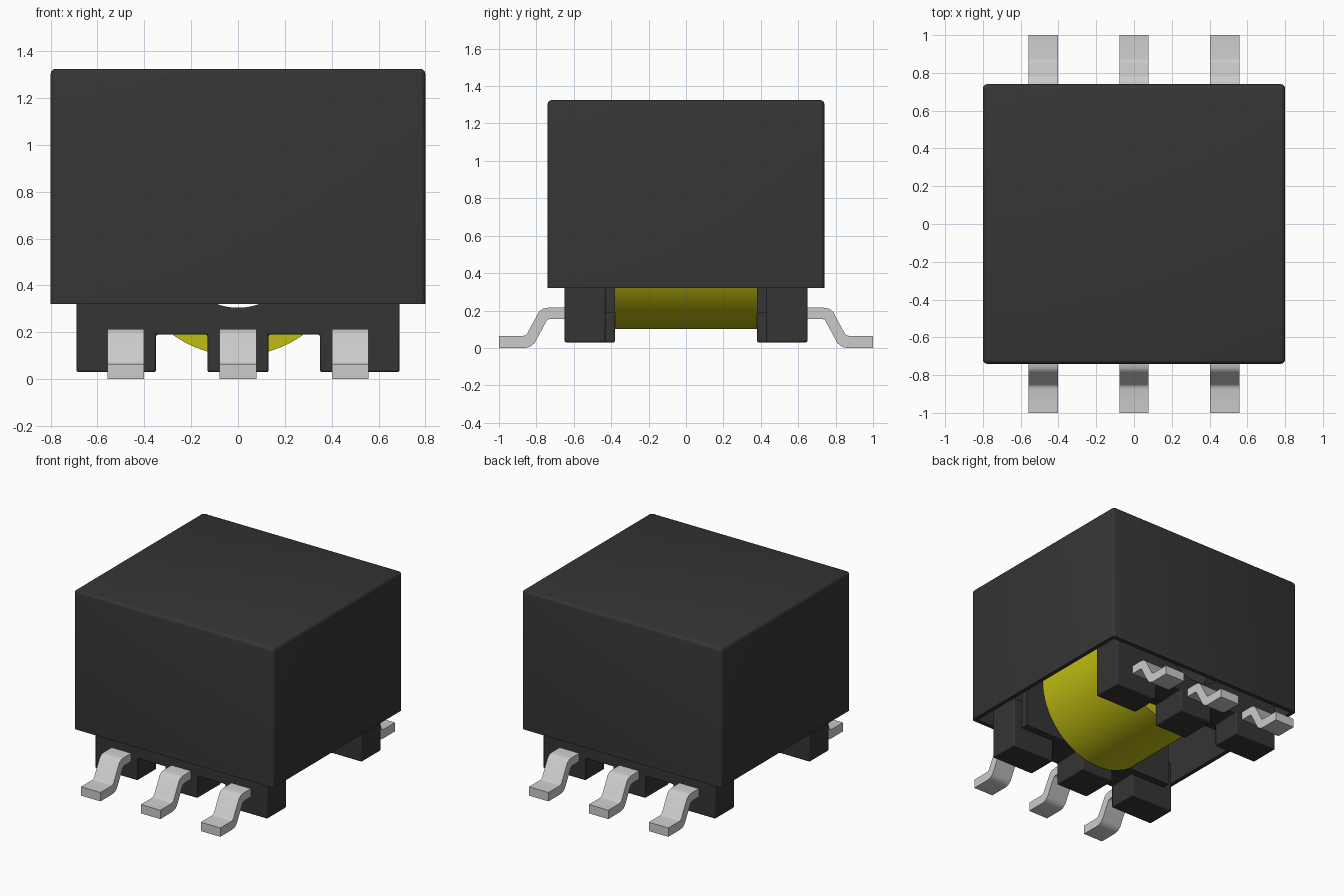
import bpy, bmesh, math

if "Cube" in bpy.data.objects:
    bpy.data.objects.remove(bpy.data.objects["Cube"], do_unlink=True)


def material(name, rgb):
    m = bpy.data.materials.new(name)
    m.use_nodes = True
    m.diffuse_color = (*rgb, 1)
    bsdf = next(n for n in m.node_tree.nodes if n.type == "BSDF_PRINCIPLED")
    bsdf.inputs["Base Color"].default_value = (*rgb, 1)
    return m


BLACK = material("black plastic", (0.035, 0.035, 0.035))
YELLOW = material("yellow winding tape", (0.53, 0.51, 0.006))
METAL = material("tinned metal", (0.60, 0.60, 0.60))


def finish(name, bm, mat, bevel=0):
    bmesh.ops.recalc_face_normals(bm, faces=bm.faces)
    mesh = bpy.data.meshes.new(name)
    bm.to_mesh(mesh)
    bm.free()
    mesh.materials.append(mat)
    ob = bpy.data.objects.new(name, mesh)
    bpy.context.collection.objects.link(ob)
    bpy.ops.object.select_all(action="DESELECT")
    ob.select_set(True)
    bpy.context.view_layer.objects.active = ob
    bpy.ops.object.shade_smooth_by_angle(angle=math.radians(35))
    if bevel:
        mod = ob.modifiers.new("edge rounding", "BEVEL")
        mod.width, mod.segments = bevel, 2
        mod.limit_method, mod.angle_limit = "ANGLE", math.radians(60)
    return ob


def box(bm, x0, x1, y0, y1, z0, z1):
    vs = bmesh.ops.create_cube(bm, size=1)["verts"]
    for v in vs:
        v.co = (x1 if v.co.x > 0 else x0, y1 if v.co.y > 0 else y0,
                z1 if v.co.z > 0 else z0)


def prism(name, pts, to3d, a, b, mat, bevel=0):
    """Extrude a closed 2D profile between offsets a and b."""
    bm = bmesh.new()
    lo = [bm.verts.new(to3d(p, a)) for p in pts]
    hi = [bm.verts.new(to3d(p, b)) for p in pts]
    bm.faces.new(lo)
    bm.faces.new(hi)
    for i in range(len(pts)):
        j = (i + 1) % len(pts)
        bm.faces.new((lo[i], lo[j], hi[j], hi[i]))
    return finish(name, bm, mat, bevel)


def ring(name, outer, inner, y0, y1, mat):
    """Hollow part along y, from matching outer and inner (x, z) loops."""
    bm = bmesh.new()
    loops = [[bm.verts.new((x, y, z)) for x, z in pts]
             for pts, y in ((outer, y0), (outer, y1), (inner, y1), (inner, y0))]
    n = len(outer)
    for k in range(4):
        a, b = loops[k], loops[(k + 1) % 4]
        for i in range(n):
            j = (i + 1) % n
            bm.faces.new((a[i], a[j], b[j], b[i]))
    return finish(name, bm, mat)


CZ, BORE, N = 0.58, 0.275, 64       # winding axis height, bore radius
ANGLES = [2 * math.pi * i / N for i in range(N)]


def circle(r):
    return [(r * math.cos(a), CZ + r * math.sin(a)) for a in ANGLES]


# Cover: rounded box, open and hollow underneath
bm = bmesh.new()
box(bm, -0.8, 0.8, -0.74, 0.74, 0.32, 1.325)
edges = [e for e in bm.edges if any(v.co.z > 1 for v in e.verts)]
bmesh.ops.bevel(bm, geom=edges, offset=0.022, segments=3, profile=0.5, affect="EDGES")
bottom = min(bm.faces, key=lambda f: f.calc_center_median().z)
bmesh.ops.inset_region(bm, faces=[bottom], thickness=0.03)
up = bmesh.ops.extrude_face_region(bm, geom=[bottom])["geom"]
bmesh.ops.translate(bm, vec=(0, 0, 0.97), verts=[g for g in up if isinstance(g, bmesh.types.BMVert)])
if bottom.is_valid:
    bmesh.ops.delete(bm, geom=[bottom], context="FACES")
finish("cover", bm, BLACK)

# Winding and the tube it is wound on
ring("winding", circle(0.48), circle(0.30), -0.38, 0.38, YELLOW)
ring("bobbin_tube", circle(0.30), circle(BORE), -0.43, 0.43, BLACK)

# Rail outline: three feet below, bore notch above
half = math.acos((CZ - 0.40) / BORE)
arc = [(BORE * math.sin(t), CZ - BORE * math.cos(t))
       for t in (half * (1 - i / 10) for i in range(21))]
rail = [(-0.69, 0.40), (-0.69, 0.03), (-0.35, 0.03), (-0.35, 0.19),
        (-0.13, 0.19), (-0.13, 0.03), (0.13, 0.03), (0.13, 0.19),
        (0.35, 0.19), (0.35, 0.03), (0.69, 0.03), (0.69, 0.40)] + arc

# Flange outline: rectangle sampled along the same rays as the bore
flange = []
for a in ANGLES:
    c, s = math.cos(a), math.sin(a)
    m = max(abs(c), abs(s))
    flange.append((0.62 * c / m, CZ + (0.52 if s > 0 else 0.39) * s / m))

# Pin profile (distance from centre, height)
pin = [(0.64, 0.215), (0.735, 0.215), (0.765, 0.21), (0.785, 0.195),
       (0.85, 0.075), (0.86, 0.067), (0.875, 0.064), (1.0, 0.064),
       (1.0, 0.0), (0.86, 0.0), (0.835, 0.005), (0.81, 0.025),
       (0.745, 0.145), (0.738, 0.152), (0.725, 0.155), (0.64, 0.155)]

for side, s in (("front", -1), ("back", 1)):
    prism(side + "_rail", rail, lambda p, o: (p[0], s * o, p[1]), 0.43, 0.65, BLACK, 0.008)
    ring(side + "_flange", flange, circle(BORE), s * 0.38, s * 0.43, BLACK)
    # Middle foot reaches further under the winding
    bm = bmesh.new()
    ys = sorted((s * 0.38, s * 0.45))
    box(bm, -0.13, 0.13, *ys, 0.03, 0.25)
    finish(side + "_middle_foot", bm, BLACK, 0.006)
    for place, x in (("right", -0.48), ("middle", 0), ("left", 0.48)):
        prism(f"{side}_{place}_pin", pin, lambda p, o: (x + o, s * p[0], p[1]),
              -0.078, 0.078, METAL)
